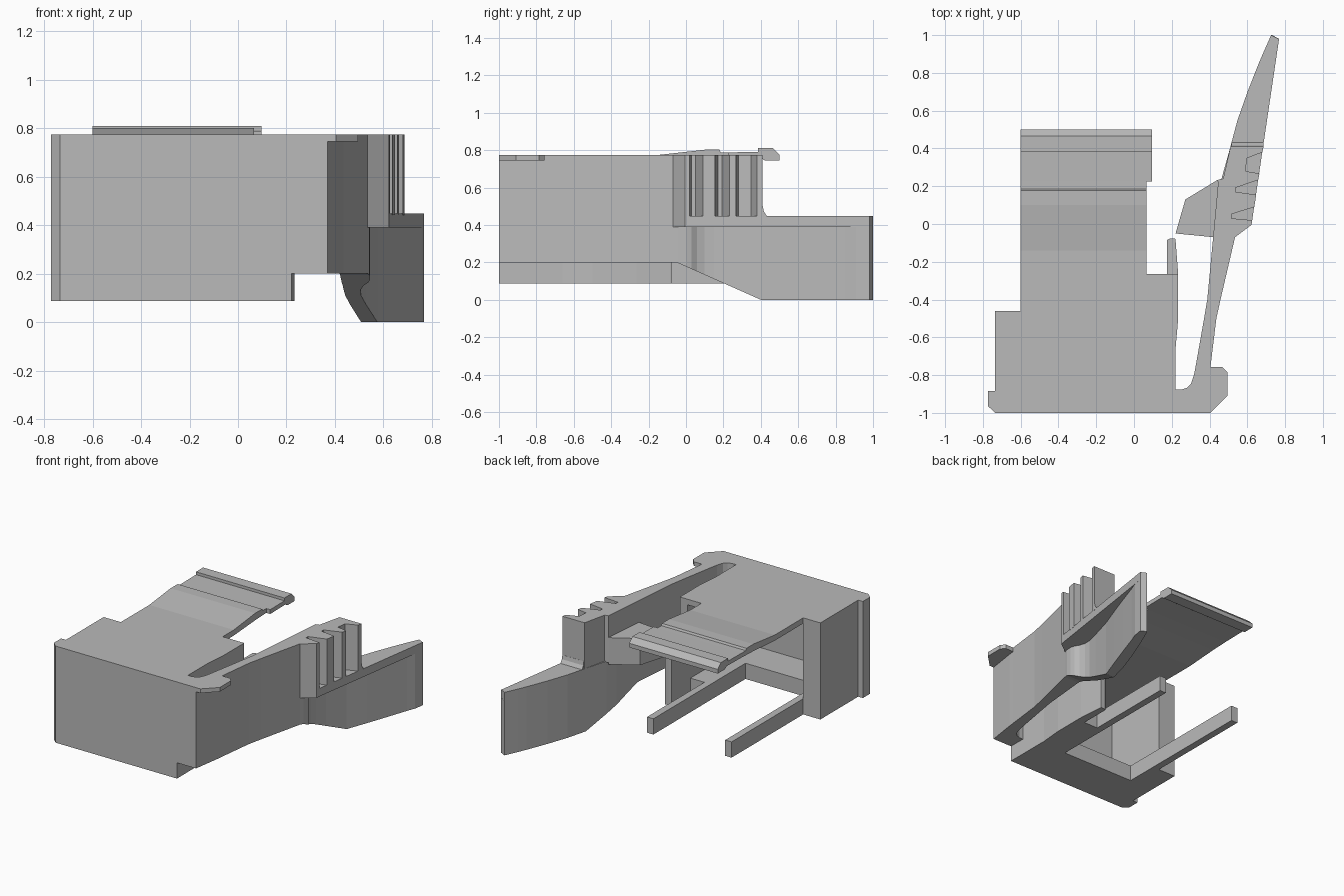
import bpy, bmesh

if "Cube" in bpy.data.objects:
    bpy.data.objects.remove(bpy.data.objects["Cube"])

grey = bpy.data.materials.new("grey_plastic")
grey.diffuse_color = (.49, .49, .49, 1)
grey.use_nodes = True
grey.node_tree.nodes["Principled BSDF"].inputs["Base Color"].default_value = grey.diffuse_color


def finish(name, bm):
    bmesh.ops.recalc_face_normals(bm, faces=bm.faces)
    mesh = bpy.data.meshes.new(name)
    bm.to_mesh(mesh)
    bm.free()
    mesh.materials.append(grey)
    ob = bpy.data.objects.new(name, mesh)
    bpy.context.collection.objects.link(ob)
    return ob


def extrude(name, lower, upper):
    bm = bmesh.new()
    a = [bm.verts.new(p) for p in lower]
    b = [bm.verts.new(p) for p in upper]
    bm.faces.new(a)
    bm.faces.new(b)
    n = len(a)
    for i in range(n):
        j = (i + 1) % n
        bm.faces.new((a[i], a[j], b[j], b[i]))
    return finish(name, bm)


def plan(name, pts, z0, z1):
    """Plan outline (x, y) raised from z0 to z1."""
    return extrude(name, [(x, y, z0) for x, y in pts], [(x, y, z1) for x, y in pts])


def side(name, pts, x0, x1):
    """Side outline (y, z) extruded along x."""
    return extrude(name, [(x0, y, z) for y, z in pts], [(x1, y, z) for y, z in pts])


def box(name, x0, x1, y0, y1, z0, z1):
    return plan(name, [(x0, y0), (x1, y0), (x1, y1), (x0, y1)], z0, z1)


def loft(name, stations):
    """Strip of rectangular sections: (y, x_in, x_out, z_bottom, z_top)."""
    bm = bmesh.new()
    rings = [[bm.verts.new((x, y, z)) for x, z in ((xi, zb), (xo, zb), (xo, zt), (xi, zt))]
             for y, xi, xo, zb, zt in stations]
    bm.faces.new(rings[0])
    bm.faces.new(rings[-1])
    for r, s in zip(rings, rings[1:]):
        for i in range(4):
            j = (i + 1) % 4
            bm.faces.new((r[i], r[j], s[j], s[i]))
    return finish(name, bm)


BOT, TOP = 0.088, 0.775

# Hollow housing, open at the back
plan("side_column", [(-.735, -1), (-.772, -.965), (-.772, -.885), (-.735, -.885),
                     (-.735, -.46), (-.6, -.46), (-.6, -1)], BOT, TOP)
box("front_wall", -.6, .22, -1, -.94, BOT, TOP)
box("floor", -.6, .2, -.94, -.69, BOT, .2)
box("floor_strip", .065, .2, -.69, -.3, BOT, .2)
box("top_plate", -.6, .2, -.94, -.265, .735, TOP)
wall = [(-.94, .175, .22), (-.66, .175, .22), (-.5, .175, .234), (-.265, .175, .234)]
loft("right_wall", [(y, a, b, BOT, TOP) for y, a, b in wall])
loft("right_wall_wing", [(y, a, b, BOT, .62)
                         for y, a, b in ((-.265, .175, .234), (-.085, .175, .22), (-.077, .19, .218))])

# Floor rails
for label, x in (("left", -.6), ("right", .015)):
    box(label + "_rail", x, x + .05, -.69, .345, BOT, .2)

# Raised tongue with end lip
side("tongue", [(-.265, TOP), (-.14, TOP), (.1, .802), (.178, .802), (.185, .788),
                (.225, .788), (.225, .757), (.1, .752), (-.14, .735), (-.265, .735)], -.6, .065)
side("tongue_lip", [(.225, .788), (.385, .79), (.385, .81), (.465, .81), (.5, .775),
                    (.5, .745), (.42, .745), (.4, .76), (.225, .757)], -.6, .096)

# Lever root and corner flange
plan("lever_root", [(.2, -1), (.37, -1), (.4, -.8), (.317, -.8), (.302, -.845),
                    (.28, -.867), (.25, -.877), (.2, -.877)], .2, TOP)
plan("corner_flange", [(.36, -1), (.404, -1), (.494, -.91), (.494, -.785),
                       (.468, -.757), (.36, -.757)], .745, TOP)

# Flexible arm
loft("lever_arm", [(y, a, b, .2, TOP) for y, a, b in (
    (-.8, .317, .4), (-.755, .326, .405), (-.5, .371, .436), (-.4, .388, .458),
    (-.07, .419, .535))])

# Lower blade with sloping underside
blade = [(-.07, .419, .535), (-.04, .421, .543), (.0, .425, .545), (.03, .428, .538), (.06, .432, .518),
         (.1, .436, .506), (.15, .442, .507), (.235, .462, .528), (.4, .508, .575), (.55, .548, .63),
         (.7, .601, .683), (.85, .660, .734), (.91, .686, .757), (.98, .717, .768), (1.0, .726, .732)]
loft("lever_blade", [(y, a, b, min(.2, max(0, .2 * (.4 - y) / .45)), .39) for y, a, b in blade])

# Full-width band above the blade
inner = [(a, y) for y, a, b in reversed(blade)]
plan("lever_band", [(.535, -.07), (.622, -.005), (.768, .98)] + inner, .39, .448)

# Notched finger grip
plan("finger_grip", [(.535, -.07), (.622, -.005), (.626, .02), (.515, .03), (.515, .052), (.637, .09),
                     (.647, .155), (.538, .17), (.538, .192), (.657, .233),
                     (.664, .267), (.59, .28), (.598, .348), (.68, .38),
                     (.686, .41), (.511, .41), (.472, .24), (.447, .235), (.419, -.07)], .442, TOP)
side("grip_fillet", [(.405, .5), (.411, .5), (.416, .472), (.432, .448), (.405, .44)], .516, .685)

# Inner catch
plan("inner_catch", [(.22, -.05), (.272, .13), (.445, .235), (.45, .1), (.422, -.07)], .43, .62)
